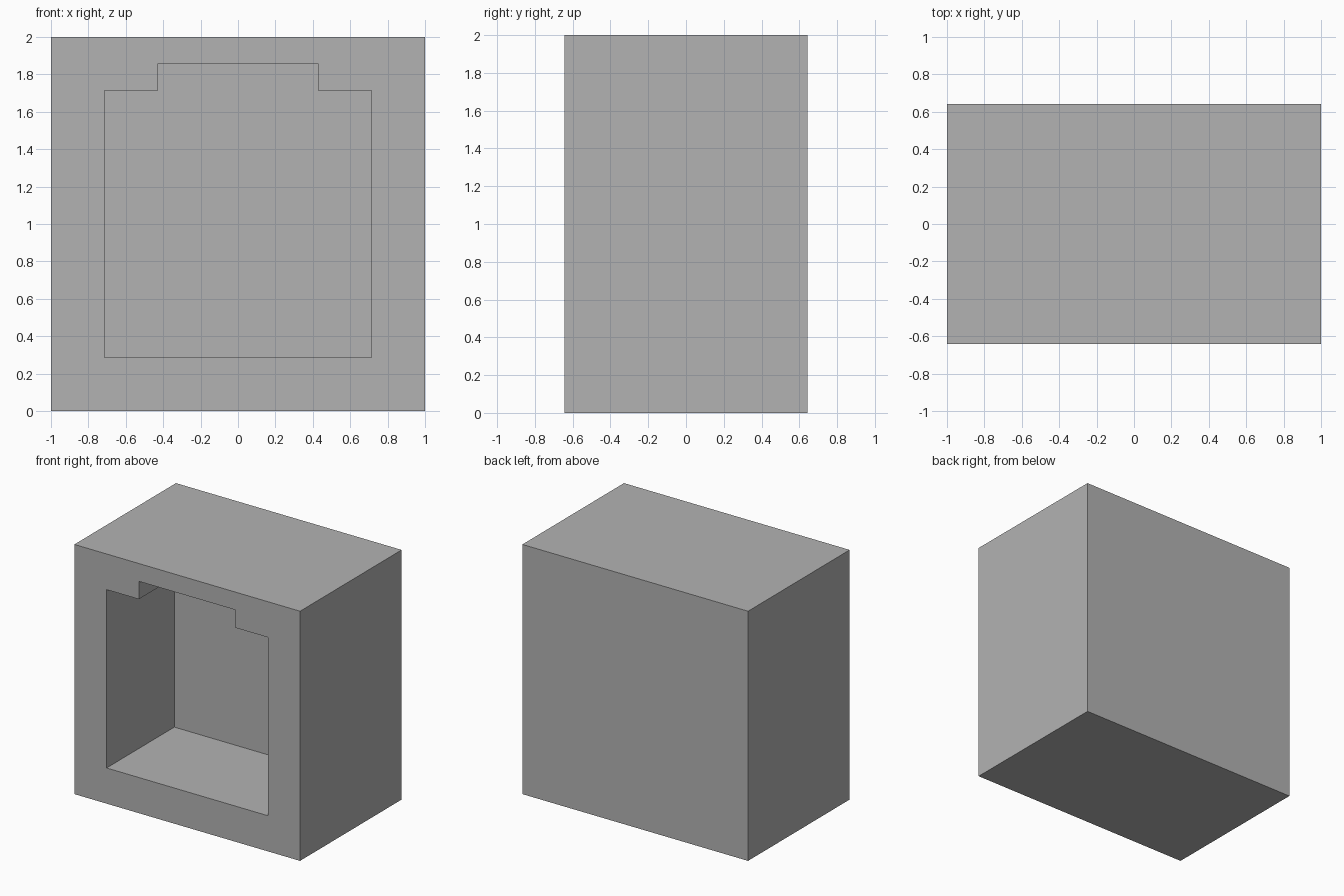
import bpy
import bmesh

if "Cube" in bpy.data.objects:
    bpy.data.objects.remove(bpy.data.objects["Cube"], do_unlink=True)

U = 1 / 7            # module the block is laid out on
FRONT, BACK = -4.5 * U, 4.5 * U
CAVITY_DEPTH = 6 * U

grey = bpy.data.materials.new("plain grey")
grey.use_nodes = True
color = (0.45, 0.45, 0.45, 1)
grey.diffuse_color = color
grey.node_tree.nodes["Principled BSDF"].inputs["Base Color"].default_value = color


def prism(name, half_profile, y0, y1):
    """Mirror a right-hand (x, z) profile and extrude it from y0 to y1."""
    outline = half_profile + [(-x, z) for x, z in reversed(half_profile)]
    bm = bmesh.new()
    face = bm.faces.new([bm.verts.new((x * U, y0, z * U)) for x, z in outline])
    ext = bmesh.ops.extrude_face_region(bm, geom=[face])
    moved = [g for g in ext["geom"] if isinstance(g, bmesh.types.BMVert)]
    bmesh.ops.translate(bm, verts=moved, vec=(0, y1 - y0, 0))
    bmesh.ops.recalc_face_normals(bm, faces=bm.faces)
    mesh = bpy.data.meshes.new(name)
    bm.to_mesh(mesh)
    bm.free()
    mesh.materials.append(grey)
    obj = bpy.data.objects.new(name, mesh)
    bpy.context.scene.collection.objects.link(obj)
    return obj


# Solid block
housing = prism("housing", [(7, 0), (7, 14)], FRONT, BACK)

# Front cavity with a raised notch along its ceiling
cutter = prism("cavity_cutter", [(5, 2), (5, 12), (3, 12), (3, 13)],
               FRONT - U, FRONT + CAVITY_DEPTH)
cut = housing.modifiers.new("cavity", 'BOOLEAN')
cut.operation = 'DIFFERENCE'
cut.solver = 'EXACT'
cut.object = cutter

# Apply the cut and drop the cutter
bpy.context.view_layer.objects.active = housing
housing.select_set(True)
bpy.ops.object.modifier_apply(modifier=cut.name)
bpy.data.objects.remove(cutter, do_unlink=True)
